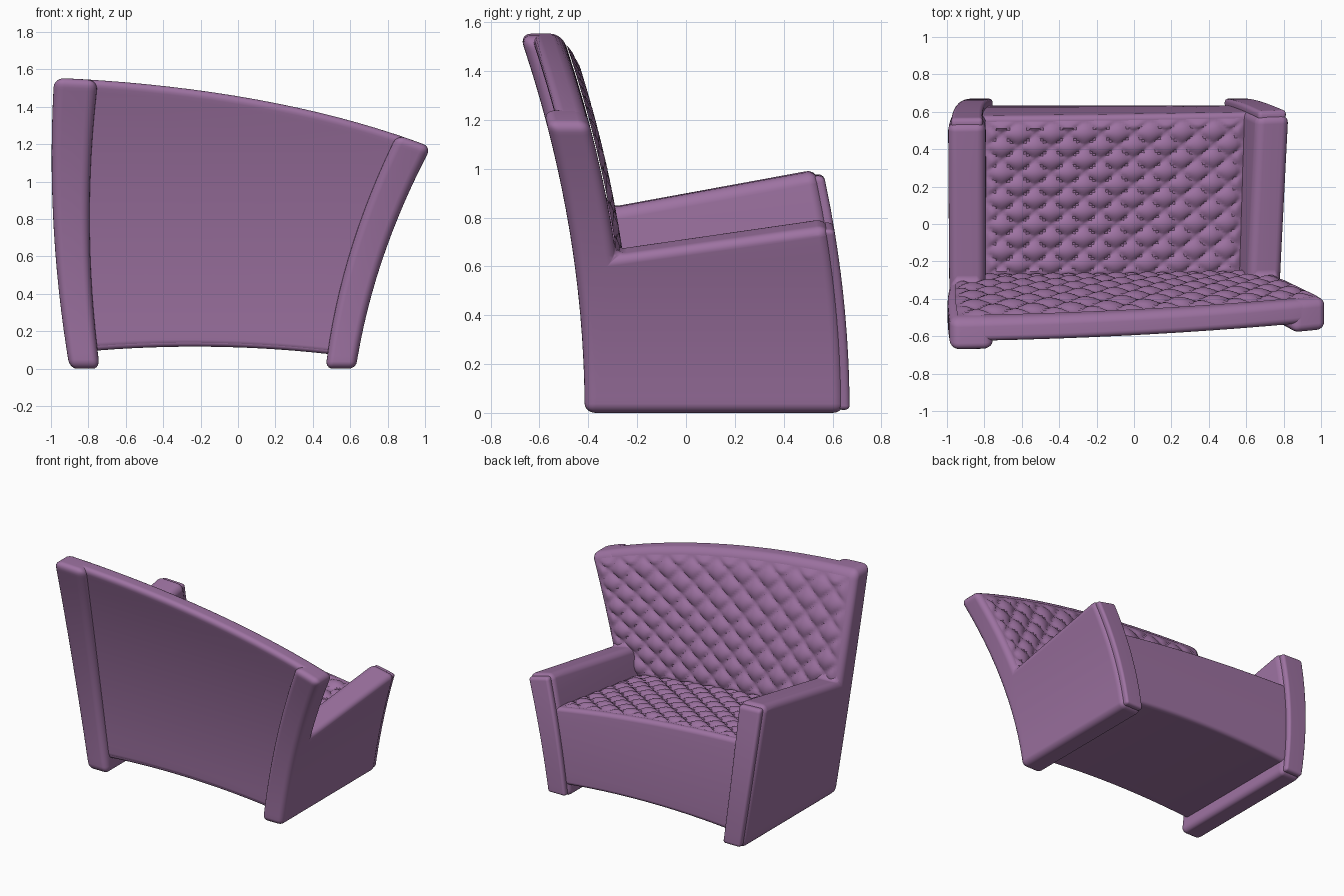
import bpy, bmesh, math
from mathutils import Vector

if "Cube" in bpy.data.objects:
    bpy.data.objects.remove(bpy.data.objects["Cube"], do_unlink=True)

HEIGHT, HALF = 1.44, 0.9

mauve = bpy.data.materials.new("mauve_upholstery")
mauve.use_nodes = True
mauve.diffuse_color = (0.34, 0.17, 0.36, 1)
mauve.node_tree.nodes["Principled BSDF"].inputs["Base Color"].default_value = mauve.diffuse_color


def warp(p):
    """Turn the straight sofa into the lopsided, leaning one."""
    u = p.x / HALF
    z = p.z * (HEIGHT - 0.185 * u - 0.07 * u * u) / HEIGHT
    z += 0.035 * max(0, 1 - (u / 0.8) ** 2) * max(0, 1 - p.z / 0.4)
    left = -0.9 - 0.17 * z + 0.075 * z * z
    right = 0.63 + 0.15 * z + 0.16 * z * z
    return Vector((left + (right - left) * (u + 1) / 2, p.y - 0.111 * z * z, z))


def finish(bm, name, weighted=True):
    for v in bm.verts:
        v.co = warp(v.co)
    mesh = bpy.data.meshes.new(name)
    bm.to_mesh(mesh)
    bm.free()
    mesh.materials.append(mauve)
    ob = bpy.data.objects.new(name, mesh)
    bpy.context.collection.objects.link(ob)
    bpy.ops.object.select_all(action='DESELECT')
    ob.select_set(True)
    bpy.context.view_layer.objects.active = ob
    bpy.ops.object.shade_smooth_by_angle(angle=math.radians(40))
    if weighted:
        mod = ob.modifiers.new("even_shading", 'WEIGHTED_NORMAL')
        mod.keep_sharp = True
    return ob


def slab(name, profile, x0, x1, radius):
    """Extrude a y-z profile along x, round it, slice it and warp it."""
    bm = bmesh.new()
    face = bm.faces.new([bm.verts.new((x0, y, z)) for y, z in profile])
    side = bmesh.ops.extrude_face_region(bm, geom=[face])["geom"]
    for v in side:
        if isinstance(v, bmesh.types.BMVert):
            v.co.x = x1
    bmesh.ops.recalc_face_normals(bm, faces=bm.faces[:])
    bmesh.ops.bevel(bm, geom=bm.edges[:], offset=radius, segments=5,
                    profile=0.5, affect='EDGES', clamp_overlap=True)
    bmesh.ops.connect_verts_concave(bm, faces=bm.faces[:])
    for axis, start, count in (((1, 0, 0), -0.8, 17), ((0, 0, 1), 0.08, 14)):
        n = Vector(axis)
        for i in range(count):
            bmesh.ops.bisect_plane(bm, geom=bm.verts[:] + bm.edges[:] + bm.faces[:],
                                   plane_co=n * (start + 0.1 * i), plane_no=n, dist=1e-5)
    return finish(bm, name)


def tufted(name, nx, ny, place, flip):
    """Diamond-buttoned sheet; place(s, t, h) gives the straight position."""
    bm = bmesh.new()
    bmesh.ops.create_grid(bm, x_segments=nx * 12, y_segments=ny * 12, size=0.5)
    for v in bm.verts:
        s, t = v.co.x + 0.5, v.co.y + 0.5
        a, b = s * nx, t * ny
        puff = abs(math.sin(math.pi * (a + b)) * math.sin(math.pi * (a - b))) ** 0.6
        rim = min(1, 4 * min(a, nx - a, b, ny - b))
        v.co = place(s, t, 0.003 + 0.026 * puff * max(0, rim))
    if flip:
        bmesh.ops.reverse_faces(bm, faces=bm.faces[:])
    return finish(bm, name, weighted=False)


# Arms with the back posts, and a facing plate on each arm end
arm = [(-0.415, 0), (0.645, 0), (0.645, 0.925), (-0.24, 0.78),
       (-0.24, HEIGHT), (-0.415, HEIGHT)]
facing = [(0.62, 0.015), (0.67, 0.015), (0.67, 0.905), (0.62, 0.905)]
for side, label in ((-1, "right"), (1, "left")):
    slab(label + "_arm", arm, side * 0.71, side * HALF, 0.045)
    slab(label + "_arm_facing", facing, side * 0.725, side * 0.885, 0.02)

# Backrest and seat body between the arms
slab("backrest", [(-0.37, 0.09), (-0.243, 0.09), (-0.243, HEIGHT), (-0.37, HEIGHT)],
     -0.8, 0.8, 0.04)
slab("seat_base", [(-0.37, 0.09), (0.635, 0.09), (0.635, 0.68), (-0.3, 0.563)],
     -0.76, 0.76, 0.03)

# Buttoned upholstery
tufted("seat_tufting", 8, 6,
       lambda s, t, h: Vector((-0.715 + 1.43 * s, -0.245 + 0.85 * t,
                               0.57 + 0.106 * t + h)), False)
tufted("backrest_tufting", 10, 5,
       lambda s, t, h: Vector((-0.865 + 1.73 * s, -0.24 + h, 0.56 + 0.84 * t)), True)
